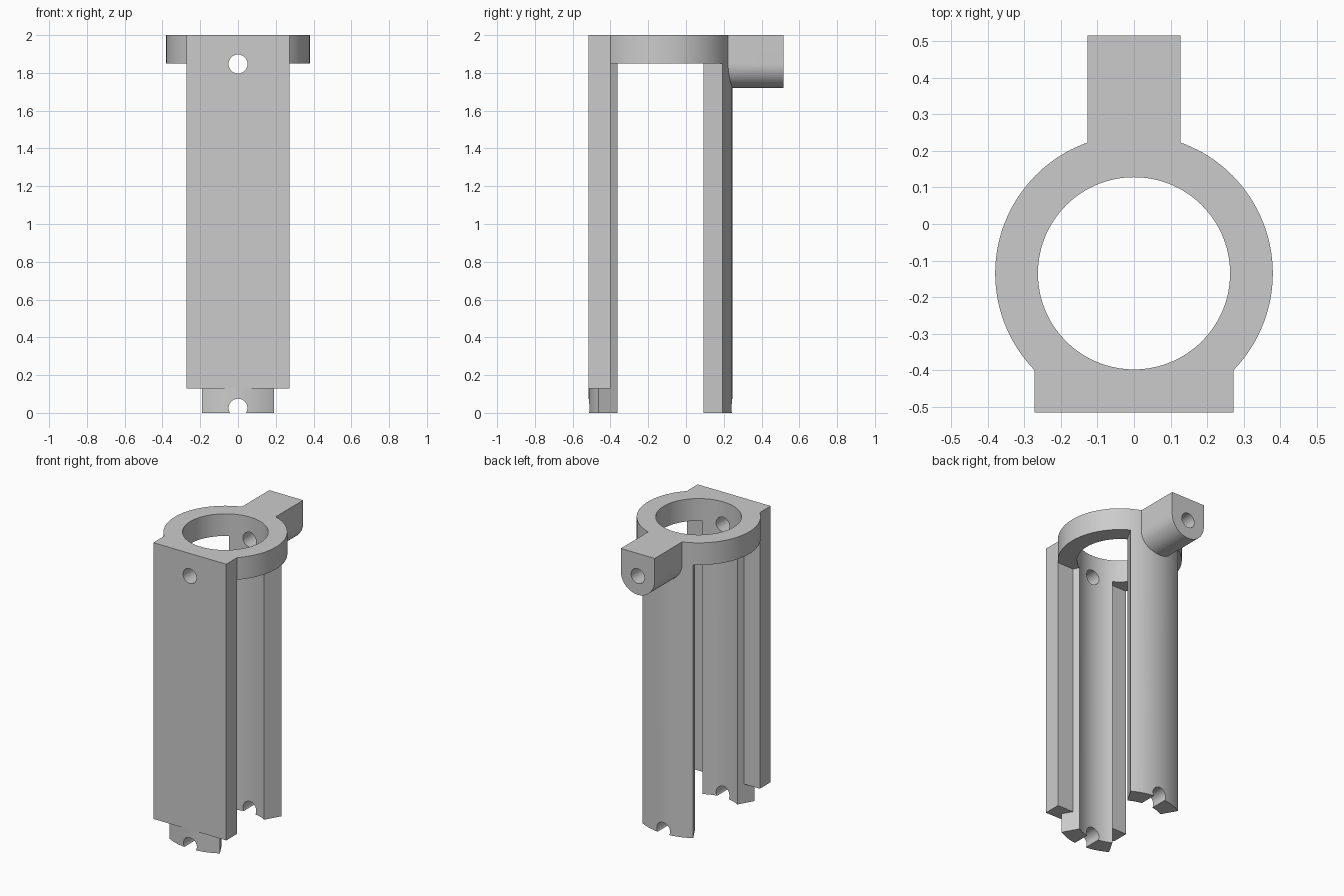
import bpy, bmesh
from math import sin, cos, pi, radians
from mathutils import Vector

cube = bpy.data.objects.get("Cube")
if cube:
    bpy.data.objects.remove(cube, do_unlink=True)

CY = -0.135             # tube axis, y
R_OUT, R_IN = 0.38, 0.263
RING_Z, TOP = 1.85, 2.0
PIN_R = 0.05

grey = bpy.data.materials.new("plain_grey")
grey.use_nodes = True
colour = (0.6, 0.6, 0.6, 1)
grey.diffuse_color = colour
grey.node_tree.nodes["Principled BSDF"].inputs["Base Color"].default_value = colour


def arc(cx, cy, r, start, end, steps):
    """Points along an arc, angles in degrees."""
    return [(cx + r * cos(radians(start + (end - start) * i / steps)),
             cy + r * sin(radians(start + (end - start) * i / steps)))
            for i in range(steps + 1)]


def prism(name, outline, low, high, along_y=False):
    """Extrude an outline along z, or an x-z outline along y."""
    place = (lambda a, b, h: (a, h, b)) if along_y else (lambda a, b, h: (a, b, h))
    bm = bmesh.new()
    base = bm.faces.new([bm.verts.new(place(a, b, low)) for a, b in outline])
    result = bmesh.ops.extrude_face_region(bm, geom=[base])
    shift = Vector(place(0, 0, high - low))
    bmesh.ops.translate(bm, vec=shift,
                        verts=[v for v in result["geom"] if isinstance(v, bmesh.types.BMVert)])
    bmesh.ops.recalc_face_normals(bm, faces=bm.faces)
    mesh = bpy.data.meshes.new(name)
    bm.to_mesh(mesh)
    bm.free()
    mesh.materials.append(grey)
    obj = bpy.data.objects.new(name, mesh)
    bpy.context.collection.objects.link(obj)
    return obj


def combine(body, part, operation):
    """Bake a boolean into the body and discard the helper."""
    mod = body.modifiers.new("join", 'BOOLEAN')
    mod.operation, mod.object, mod.solver = operation, part, 'EXACT'
    bpy.context.view_layer.update()
    graph = bpy.context.evaluated_depsgraph_get()
    baked = bpy.data.meshes.new_from_object(body.evaluated_get(graph))
    body.modifiers.clear()
    body.data = baked
    bpy.data.objects.remove(part, do_unlink=True)


def box(x, low, high):
    return [(-x, low), (x, low), (x, high), (-x, high)]


# Top collar
body = prism("slotted_tube_bracket", arc(0, CY, R_OUT, 0, 360, 120)[:-1], RING_Z, TOP)

# Front and back legs, sixty degree sectors of the tube
for name, middle in (("front_leg", -90), ("back_leg", 90)):
    sector = (arc(0, CY, R_OUT, middle - 30, middle + 30, 20)
              + arc(0, CY, 0.2, middle + 30, middle - 30, 20))
    combine(body, prism(name, sector, 0, TOP - 0.05), 'UNION')

# Flat front plate
combine(body, prism("front_plate", box(0.273, -0.516, -0.4), 0.13, TOP), 'UNION')

# Rear lug with rounded underside
lug = arc(0, RING_Z - 0.003, 0.127, 180, 360, 32) + [(0.127, TOP), (-0.127, TOP)]
combine(body, prism("rear_lug", lug, 0.18, 0.516, along_y=True), 'UNION')

# Bore and the two cross pin holes
combine(body, prism("bore", arc(0, CY, R_IN, 0, 360, 120)[:-1], -0.1, 2.1), 'DIFFERENCE')
for z in (0.025, RING_Z - 0.003):
    hole = prism("pin_hole", arc(0, z, PIN_R, 0, 360, 40)[:-1], -0.7, 0.7, along_y=True)
    combine(body, hole, 'DIFFERENCE')

# Smooth the curved walls, keep the edges crisp
bpy.ops.object.select_all(action='DESELECT')
body.select_set(True)
bpy.context.view_layer.objects.active = body
bpy.ops.object.shade_smooth_by_angle(angle=radians(25))
